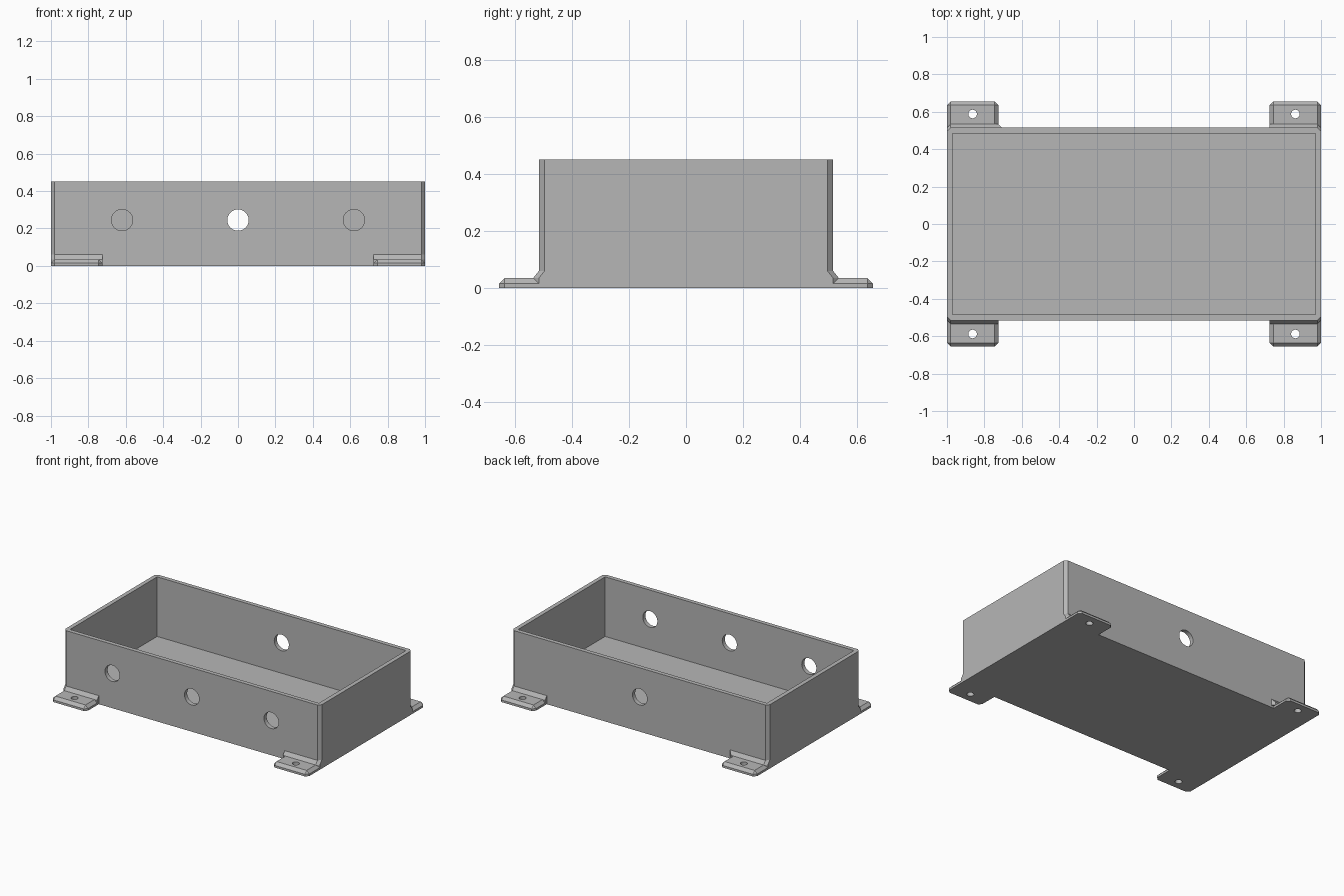
import bpy
import bmesh
from math import radians
from mathutils import Matrix, Vector

if "Cube" in bpy.data.objects:
    bpy.data.objects.remove(bpy.data.objects["Cube"], do_unlink=True)

grey = bpy.data.materials.new("plain_grey")
grey.use_nodes = True
grey.diffuse_color = (0.47, 0.47, 0.47, 1)
grey.node_tree.nodes["Principled BSDF"].inputs["Base Color"].default_value = (0.47, 0.47, 0.47, 1)

# Main sizes
HALF_X, HALF_Y, HEIGHT = 1.0, 0.515, 0.45
WALL, CHAMFER = 0.03, 0.02
TAB_IN, TAB_OUT, TAB_TOP = 0.725, 0.655, 0.035
ROOT_Y = 0.49


def make_object(name, bm):
    bmesh.ops.recalc_face_normals(bm, faces=bm.faces)
    mesh = bpy.data.meshes.new(name)
    bm.to_mesh(mesh)
    bm.free()
    mesh.materials.append(grey)
    obj = bpy.data.objects.new(name, mesh)
    bpy.context.collection.objects.link(obj)
    return obj


def box(low, high):
    bm = bmesh.new()
    low, high = Vector(low), Vector(high)
    bmesh.ops.create_cube(bm, size=1, matrix=Matrix.Translation((low + high) / 2)
                          @ Matrix.Diagonal((*(high - low), 1)))
    return bm


def drill(center, radius, depth, along_y=False):
    bm = bmesh.new()
    turn = Matrix.Rotation(radians(90 if along_y else 0), 4, 'X')
    bmesh.ops.create_cone(bm, cap_ends=True, segments=40, radius1=radius, radius2=radius,
                          depth=depth, matrix=Matrix.Translation(center) @ turn)
    return bm


def cut(obj, bm):
    cutter = make_object("cutter", bm)
    cutter.hide_render = True
    mod = obj.modifiers.new("cut", 'BOOLEAN')
    mod.operation, mod.solver, mod.object = 'DIFFERENCE', 'EXACT', cutter
    bpy.context.view_layer.objects.active = obj
    bpy.ops.object.modifier_apply(modifier=mod.name)
    bpy.data.objects.remove(cutter, do_unlink=True)


# Open tray with chamfered upright corners
bm = box((-HALF_X, -HALF_Y, 0), (HALF_X, HALF_Y, HEIGHT))
uprights = [e for e in bm.edges if abs(e.verts[0].co.z - e.verts[1].co.z) > 0.1]
bmesh.ops.bevel(bm, geom=uprights, offset=CHAMFER, segments=1, affect='EDGES')
tray = make_object("tray", bm)
cut(tray, box((WALL - HALF_X, WALL - HALF_Y, WALL), (HALF_X - WALL, HALF_Y - WALL, 1)))

# Three cable holes in the front wall, one in the back
for x, y in ((-0.62, -0.5), (0, -0.5), (0.62, -0.5), (0, 0.5)):
    cut(tray, drill((x, y, 0.245), 0.057, 0.2, along_y=True))


def mirror(bm, sx, sy):
    bmesh.ops.scale(bm, vec=(sx, sy, 1), verts=bm.verts)


# Mounting tabs with screw holes, and the sloped fillets joining them to the wall
for sx, x_name in ((1, "left"), (-1, "right")):
    for sy, y_name in ((-1, "front"), (1, "back")):
        place = f"{y_name}_{x_name}"

        bm = box((TAB_IN, ROOT_Y, 0), (HALF_X, TAB_OUT, TAB_TOP))
        edges = []
        for e in bm.edges:
            mid = (e.verts[0].co + e.verts[1].co) / 2
            at_top = mid.z > TAB_TOP - 0.001
            upright = abs(mid.z - TAB_TOP / 2) < 0.001
            if mid.y > ROOT_Y + 0.001 and (at_top or upright):
                edges.append(e)
        bmesh.ops.bevel(bm, geom=edges, offset=CHAMFER, segments=1, affect='EDGES')
        mirror(bm, sx, sy)
        tab = make_object("mounting_tab_" + place, bm)
        cut(tab, drill((sx * 0.863, sy * 0.588, 0), 0.023, 0.2))

        bm = bmesh.new()
        foot_y = HALF_Y + CHAMFER
        corner_x = HALF_X - CHAMFER
        upper = [(TAB_IN, ROOT_Y), (TAB_IN, HALF_Y), (corner_x, HALF_Y), (HALF_X, HALF_Y - CHAMFER)]
        lower = [(TAB_IN, foot_y), (corner_x, foot_y), (HALF_X, HALF_Y)]
        points = [(*p, 0.06) for p in upper] + [(HALF_X, ROOT_Y, 0.06)]
        for z in (0.015, TAB_TOP):
            points += [(*p, z) for p in lower]
        points += [(TAB_IN, ROOT_Y, 0.015), (HALF_X, ROOT_Y, 0.015)]
        if place == "back_right":  # this fillet flares inward along the wall
            points += [(TAB_IN - CHAMFER, y, z) for y in (ROOT_Y, HALF_Y) for z in (0.015, 0.06)]
        verts = [bm.verts.new(p) for p in points]
        bmesh.ops.convex_hull(bm, input=verts)
        bmesh.ops.delete(bm, geom=[v for v in bm.verts if not v.link_faces], context='VERTS')
        mirror(bm, sx, sy)
        make_object("tab_fillet_" + place, bm)
